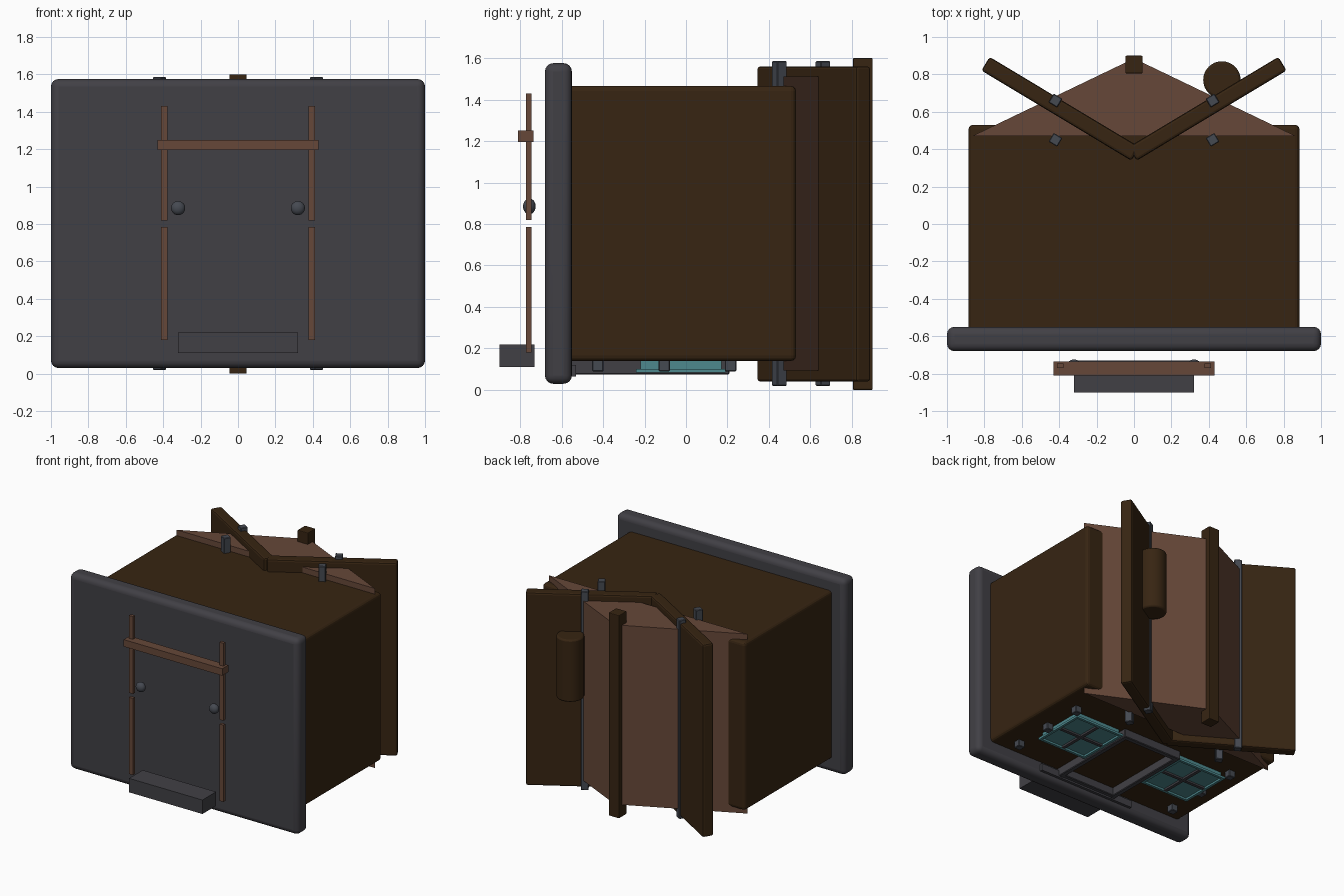
import bpy, math

if "Cube" in bpy.data.objects:
    bpy.data.objects.remove(bpy.data.objects["Cube"])


def mat(name, r, g, b):
    m = bpy.data.materials.new(name)
    m.diffuse_color = (r, g, b, 1)
    m.use_nodes = True
    m.node_tree.nodes["Principled BSDF"].inputs["Base Color"].default_value = m.diffuse_color
    return m


STONE = mat("dark_stone", .053, .051, .060)
IRON = mat("slate_iron", .060, .067, .083)
DARK = mat("dark_wood", .038, .018, .006)
WOOD = mat("brown_wood", .133, .064, .040)
GLASS = mat("teal_glass", .075, .25, .27)


def finish(o, name, m, bevel=0, segs=2):
    o.name = name
    o.data.materials.append(m)
    if bevel:
        b = o.modifiers.new("bevel", 'BEVEL')
        b.width, b.segments = bevel, segs
    return o


def box(name, m, x, y, z, bevel=0, segs=2, rot=0):
    """Box from (min, max) ranges, optionally turned about z."""
    bpy.ops.mesh.primitive_cube_add(size=1)
    o = bpy.context.object
    r = (x, y, z)
    s = [b - a for a, b in r]
    for v in o.data.vertices:
        v.co = [c * k for c, k in zip(v.co, s)]
    o.location = [(a + b) / 2 for a, b in r]
    o.rotation_euler.z = rot
    return finish(o, name, m, bevel, segs)


def around(c, size):
    return (c - size / 2, c + size / 2)


# Foundation slab and main body (house lies on its front, roof toward +y)
o = box("foundation", STONE, (-1, 1), (-.68, -.55), (.03, 1.575), .04, 4)
bpy.context.view_layer.objects.active = o
bpy.ops.object.shade_smooth_by_angle()
box("house_body", DARK, (-.885, .885), (-.6, .53), (.14, 1.465), .025, 3)

# Gable prism
prof = [(-.865, .47), (.865, .47), (0, .885)]
verts = [(x, y, z) for z in (.095, 1.51) for x, y in prof]
me = bpy.data.meshes.new("gable")
me.from_pydata(verts, [], [(2, 1, 0), (3, 4, 5), (0, 1, 4, 3), (1, 2, 5, 4), (2, 0, 3, 5)])
o = bpy.data.objects.new("gable", me)
bpy.context.collection.objects.link(o)
finish(o, "gable", WOOD)

# Ridge beam and round chimney
box("ridge_beam", DARK, (-.046, .046), (.805, .9), (0, 1.6), .006)
bpy.ops.mesh.primitive_cylinder_add(vertices=32, radius=.1, depth=.49, location=(.47, .77, 1.02))
o = finish(bpy.context.object, "chimney", DARK, .012)
bpy.ops.object.shade_smooth_by_angle()

for s, side in ((-1, "left"), (1, "right")):
    # Roof panel and its battens
    box(side + "_roof_panel", DARK, around(s * .393, .935), around(.616, .085),
        (.04, 1.56), .014, 2, s * math.radians(31))
    for i, y in enumerate((.45, .66)):
        box(f"{side}_roof_batten_{i}", IRON, around(s * .42, .054), around(y, .054),
            (.02, 1.585), .004, 1, s * math.radians(31))

    # Fence rails under the foundation, with knobs
    for i, z in enumerate(((.18, .785), (.82, 1.43))):
        box(f"{side}_post_{i}", WOOD, around(s * .395, .035), (-.77, -.745), z)
    bpy.ops.mesh.primitive_uv_sphere_add(segments=24, ring_count=12, radius=.038,
                                         location=(s * .32, -.755, .885))
    o = finish(bpy.context.object, side + "_knob", IRON)
    o.scale.y = .8
    bpy.ops.object.shade_smooth()

    # Window: glass panel, teal rim, dark glazing bars
    cx, cy = s * .48, -.025
    box(side + "_window_glass", GLASS, around(cx, .39), around(cy, .39), (.1, .15))
    for d in (-1, 1):
        box(f"{side}_window_rim_x{d}", GLASS, around(cx + d * .205, .02), around(cy, .43), (.085, .102))
        box(f"{side}_window_rim_y{d}", GLASS, around(cx, .43), around(cy + d * .205, .02), (.085, .102))
    box(side + "_glazing_bar_x", STONE, around(cx, .39), around(cy, .025), (.086, .105))
    box(side + "_glazing_bar_y", STONE, around(cx, .025), around(cy, .39), (.085, .105))

    # Small wall studs
    for i, y in enumerate((-.425, -.105, .215)):
        box(f"{side}_wall_stud_{i}", IRON, around(s * .72, .055), around(y, .055), (.09, .15), .004, 1)

    # Door frame sides
    box(side + "_door_jamb", STONE, around(s * .24, .04), (-.56, .21), (.075, .15), .005, 1)

# Door frame head and foot, threshold
box("door_head", STONE, (-.26, .26), (.17, .21), (.075, .15), .005, 1)
box("door_foot", STONE, (-.26, .26), (-.56, -.5), (.078, .15), .005, 1)
box("threshold", STONE, (-.42, .42), (-.6, -.53), (.065, .12))

# Cross rail and step
box("cross_rail", WOOD, (-.43, .43), (-.81, -.735), (1.195, 1.25))
box("step", STONE, (-.32, .32), (-.9, -.73), (.11, .22))
